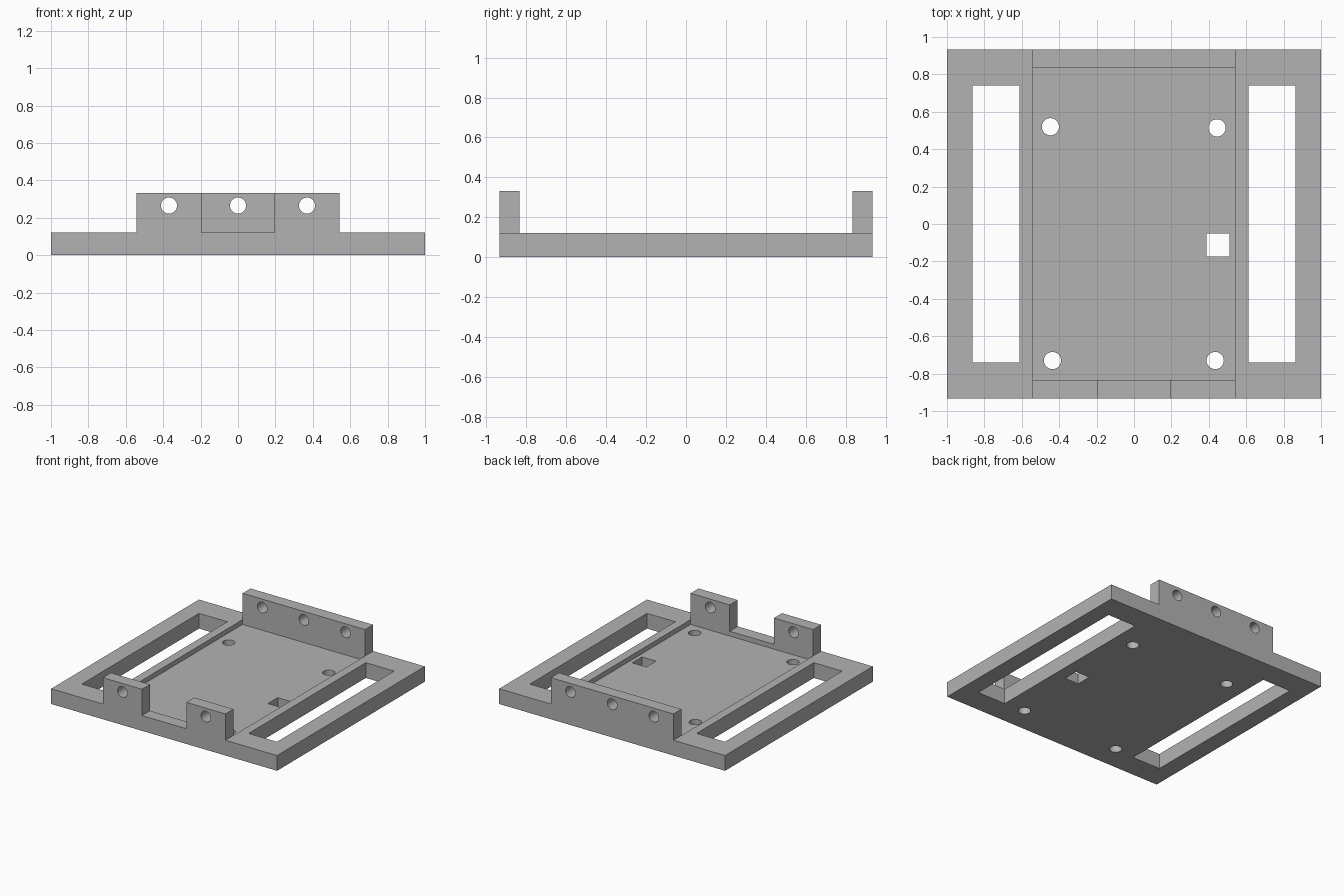
import bpy
import math

cube = bpy.data.objects.get("Cube")
if cube:
    bpy.data.objects.remove(cube, do_unlink=True)

grey = bpy.data.materials.new("plain_grey")
grey.use_nodes = True
grey.diffuse_color = (0.45, 0.45, 0.45, 1)
grey.node_tree.nodes["Principled BSDF"].inputs["Base Color"].default_value = grey.diffuse_color

HALF_Y = 0.934      # half depth of the plate
TOP = 0.122         # plate thickness
WALL_TOP = 0.333
POCKET_X, POCKET_Y = 0.543, 0.833


def box(name, x0, x1, y0, y1, z0, z1):
    bpy.ops.mesh.primitive_cube_add(size=1, location=((x0 + x1) / 2, (y0 + y1) / 2, (z0 + z1) / 2))
    ob = bpy.context.object
    ob.name = name
    ob.scale = (x1 - x0, y1 - y0, z1 - z0)
    bpy.ops.object.transform_apply(location=False, rotation=False, scale=True)
    ob.data.materials.append(grey)
    return ob


def rod(x, y, z, radius, along_y=False):
    bpy.ops.mesh.primitive_cylinder_add(vertices=32, radius=radius, depth=0.5, location=(x, y, z),
                                        rotation=(math.pi / 2 if along_y else 0, 0, 0))
    ob = bpy.context.object
    ob.name = "hole_cutter"
    ob.data.materials.append(grey)
    return ob


def cut(target, cutters):
    for cutter in cutters:
        cutter.hide_render = True
        mod = target.modifiers.new("cut", 'BOOLEAN')
        mod.operation = 'DIFFERENCE'
        mod.solver = 'EXACT'
        mod.object = cutter
        bpy.ops.object.select_all(action='DESELECT')
        bpy.context.view_layer.objects.active = target
        target.select_set(True)
        bpy.ops.object.modifier_apply(modifier=mod.name)
        bpy.data.objects.remove(cutter, do_unlink=True)
    bpy.ops.object.shade_smooth_by_angle(angle=math.radians(30))


# Base plate with shallow pocket, side slots, square hole and screw holes
plate = box("base_plate", -1, 1, -HALF_Y, HALF_Y, 0, TOP)
cutters = [box("pocket_cutter", -POCKET_X, POCKET_X, -POCKET_Y, POCKET_Y, TOP - 0.038, 0.3)]
for side in (-1, 1):
    x0, x1 = sorted((side * 0.613, side * 0.864))
    cutters.append(box("slot_cutter", x0, x1, -0.741, 0.741, -0.1, 0.3))
cutters.append(box("square_cutter", 0.387, 0.511, -0.174, -0.05, -0.1, 0.3))
for x, y in ((-0.447, 0.52), (0.444, 0.514), (-0.436, -0.73), (0.434, -0.73)):
    cutters.append(rod(x, y, 0, 0.046))
cut(plate, cutters)

# Back wall with three cross holes
back_wall = box("back_wall", -POCKET_X, POCKET_X, POCKET_Y, HALF_Y, TOP, WALL_TOP)
cut(back_wall, [rod(x, HALF_Y, 0.265, 0.043, True) for x in (-0.369, 0, 0.369)])

# Two front tabs, one cross hole each
for name, side in (("left_front_tab", 1), ("right_front_tab", -1)):
    x0, x1 = sorted((side * 0.196, side * POCKET_X))
    tab = box(name, x0, x1, -HALF_Y, -POCKET_Y, TOP, WALL_TOP)
    cut(tab, [rod(side * 0.369, -HALF_Y, 0.265, 0.043, True)])
